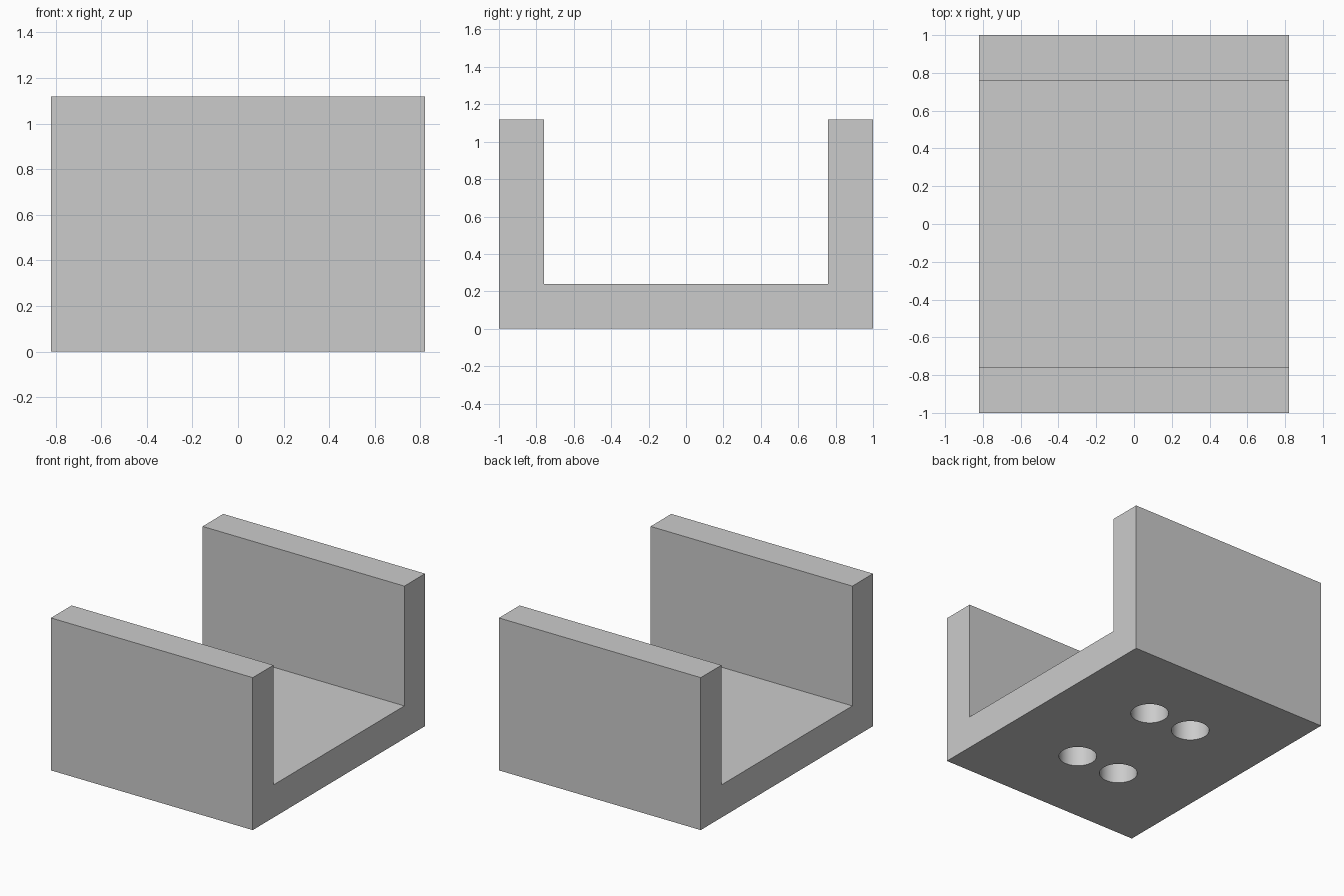
import bpy
import bmesh
from mathutils import Matrix

WIDTH, LENGTH, HEIGHT, WALL = 1.64, 2.0, 1.12, 0.24
HOLE_RADIUS, HOLE_DEPTH = 0.128, 0.2
HOLE_X, HOLE_Y = 0.18, 0.38

if "Cube" in bpy.data.objects:
    bpy.data.objects.remove(bpy.data.objects["Cube"], do_unlink=True)

grey = bpy.data.materials.new("plain grey")
grey.use_nodes = True
colour = (0.6, 0.6, 0.6, 1)
grey.diffuse_color = colour
grey.node_tree.nodes["Principled BSDF"].inputs["Base Color"].default_value = colour


def add_object(name, bm):
    bmesh.ops.recalc_face_normals(bm, faces=bm.faces)
    mesh = bpy.data.meshes.new(name)
    bm.to_mesh(mesh)
    bm.free()
    mesh.materials.append(grey)
    obj = bpy.data.objects.new(name, mesh)
    bpy.context.collection.objects.link(obj)
    return obj


# Channel: a U profile in the y-z plane, extruded along x
half, inner = LENGTH / 2, LENGTH / 2 - WALL
profile = [(-half, 0), (half, 0), (half, HEIGHT), (inner, HEIGHT),
           (inner, WALL), (-inner, WALL), (-inner, HEIGHT), (-half, HEIGHT)]
bm = bmesh.new()
face = bm.faces.new([bm.verts.new((-WIDTH / 2, y, z)) for y, z in profile])
extruded = bmesh.ops.extrude_face_region(bm, geom=[face], use_keep_orig=True)
moved = [g for g in extruded["geom"] if isinstance(g, bmesh.types.BMVert)]
bmesh.ops.translate(bm, verts=moved, vec=(WIDTH, 0, 0))
channel = add_object("channel_bracket", bm)

# Four blind round holes in the underside
bm = bmesh.new()
for x in (-HOLE_X, HOLE_X):
    for y in (-HOLE_Y, HOLE_Y):
        bmesh.ops.create_cone(bm, cap_ends=True, segments=64,
                              radius1=HOLE_RADIUS, radius2=HOLE_RADIUS,
                              depth=HOLE_DEPTH * 2,
                              matrix=Matrix.Translation((x, y, 0)))
cutter = add_object("hole_cutter", bm)
cutter.hide_render = True

cut = channel.modifiers.new("holes", "BOOLEAN")
cut.operation = "DIFFERENCE"
cut.solver = "EXACT"
cut.object = cutter
bpy.ops.object.select_all(action="DESELECT")
channel.select_set(True)
bpy.context.view_layer.objects.active = channel
bpy.ops.object.modifier_apply(modifier=cut.name)
bpy.data.objects.remove(cutter, do_unlink=True)
bpy.ops.object.shade_smooth_by_angle()
